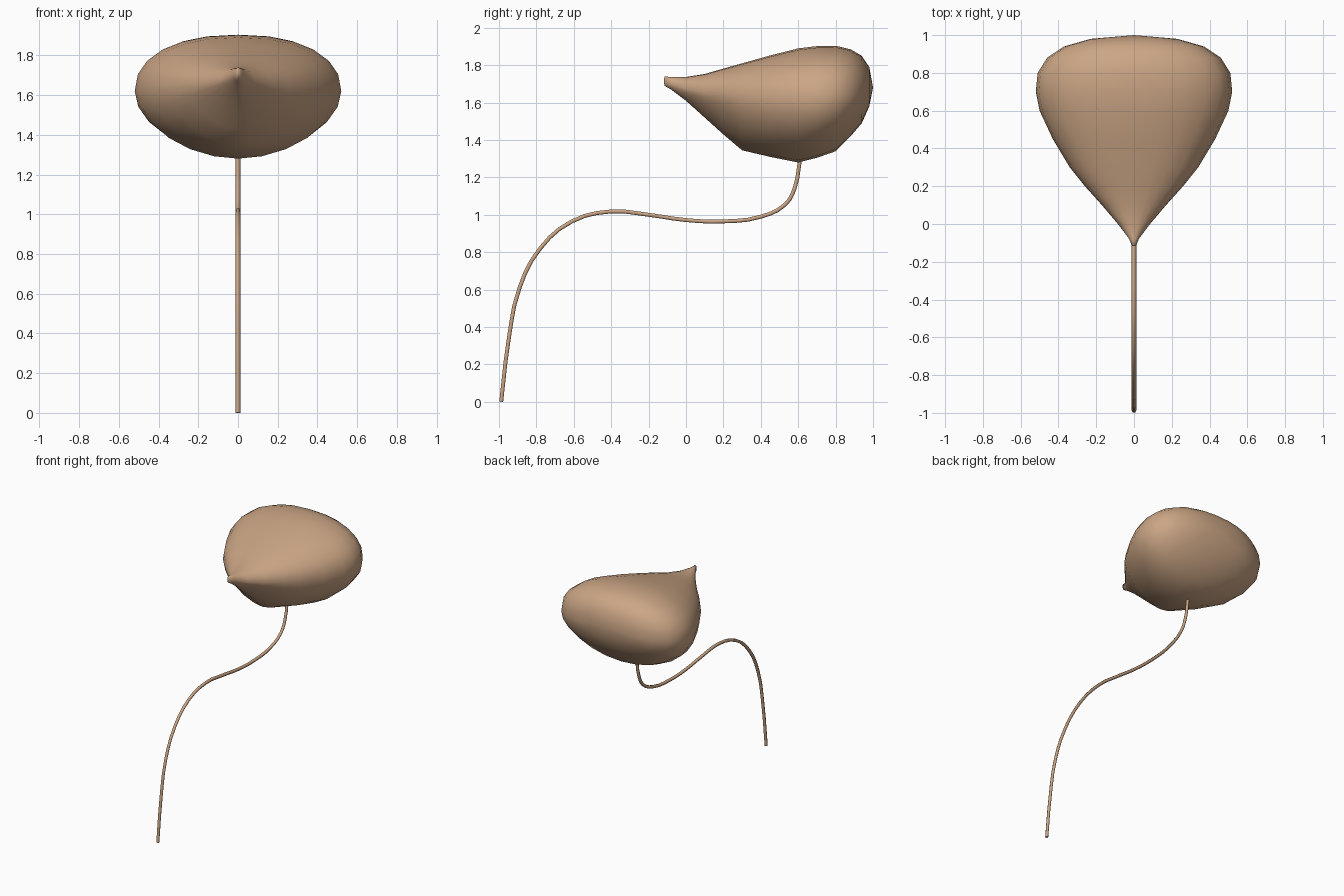
import bpy, bmesh, math

cube = bpy.data.objects.get("Cube")
if cube:
    bpy.data.objects.remove(cube, do_unlink=True)

tan = bpy.data.materials.new("warm_tan")
tan.use_nodes = True
colour = (0.60, 0.38, 0.235, 1)
tan.diffuse_color = colour
tan.node_tree.nodes["Principled BSDF"].inputs["Base Color"].default_value = colour


def finish(obj):
    """Give an object its colour and smooth shading."""
    obj.data.materials.append(tan)
    for face in obj.data.polygons:
        face.use_smooth = True


def power(value, exponent):
    return math.copysign(abs(value) ** exponent, value)


# Balloon sections: y, half width, bottom z, widest z, top z, underside roundness
SECTIONS = [
    (-0.115, 0.012, 1.69, 1.715, 1.74, 2.0),
    (-0.08, 0.025, 1.67, 1.70, 1.737, 1.8),
    (0.0, 0.085, 1.61, 1.67, 1.737, 1.5),
    (0.1, 0.17, 1.52, 1.65, 1.753, 1.5),
    (0.2, 0.26, 1.43, 1.64, 1.782, 1.6),
    (0.3, 0.34, 1.345, 1.63, 1.81, 1.7),
    (0.45, 0.43, 1.31, 1.62, 1.852, 1.85),
    (0.6, 0.50, 1.28, 1.62, 1.89, 1.9),
    (0.7, 0.52, 1.305, 1.62, 1.902, 1.95),
    (0.8, 0.51, 1.34, 1.63, 1.904, 2.0),
    (0.88, 0.46, 1.42, 1.64, 1.885, 2.0),
    (0.94, 0.37, 1.49, 1.65, 1.85, 2.0),
    (0.98, 0.23, 1.58, 1.66, 1.79, 2.0),
]
SIDES = 24

# Balloon: sections lofted from the mouth to the rounded back
bm = bmesh.new()
rings = []
for y, width, low, mid, high, under in SECTIONS:
    ring = []
    for i in range(SIDES):
        a = math.tau * i / SIDES
        c, s = math.cos(a), math.sin(a)
        e = 2 / (2.25 if s >= 0 else under)
        height = high - mid if s >= 0 else mid - low
        ring.append(bm.verts.new((width * power(c, e), y, mid + height * power(s, e))))
    rings.append(ring)
for a, b in zip(rings, rings[1:]):
    for i in range(SIDES):
        j = (i + 1) % SIDES
        bm.faces.new((a[i], a[j], b[j], b[i]))
for ring, point in ((rings[0], (0, -0.118, 1.712)), (rings[-1], (0, 1.0, 1.68))):
    tip = bm.verts.new(point)
    for i in range(SIDES):
        bm.faces.new((ring[i], ring[(i + 1) % SIDES], tip))
bmesh.ops.recalc_face_normals(bm, faces=bm.faces)
mesh = bpy.data.meshes.new("balloon")
bm.to_mesh(mesh)
bm.free()
balloon = bpy.data.objects.new("balloon", mesh)
bpy.context.collection.objects.link(balloon)
finish(balloon)

# String: a thin tube following a wavy path up to the underside
PATH = [(-0.988, 0), (-0.95, 0.32), (-0.89, 0.61), (-0.78, 0.82), (-0.61, 0.965),
        (-0.4, 1.018), (-0.2, 1.0), (0, 0.972), (0.2, 0.965), (0.4, 0.99),
        (0.53, 1.055), (0.58, 1.14), (0.61, 1.30)]
curve = bpy.data.curves.new("string", "CURVE")
curve.dimensions = "3D"
curve.bevel_depth = 0.012
curve.bevel_resolution = 1
curve.resolution_u = 3
curve.use_fill_caps = True
spline = curve.splines.new("BEZIER")
spline.bezier_points.add(len(PATH) - 1)
for point, (y, z) in zip(spline.bezier_points, PATH):
    point.co = (0, y, z)
    point.handle_left_type = point.handle_right_type = "AUTO"
helper = bpy.data.objects.new("string_path", curve)
bpy.context.collection.objects.link(helper)
bpy.context.view_layer.update()
string_mesh = bpy.data.meshes.new_from_object(
    helper.evaluated_get(bpy.context.evaluated_depsgraph_get()))
bpy.data.objects.remove(helper, do_unlink=True)
string_mesh.name = "string"
# Keep the lower end flat on the ground
for v in string_mesh.vertices:
    v.co.z = max(v.co.z, 0)
string = bpy.data.objects.new("string", string_mesh)
bpy.context.collection.objects.link(string)
string_mesh.materials.clear()
finish(string)
